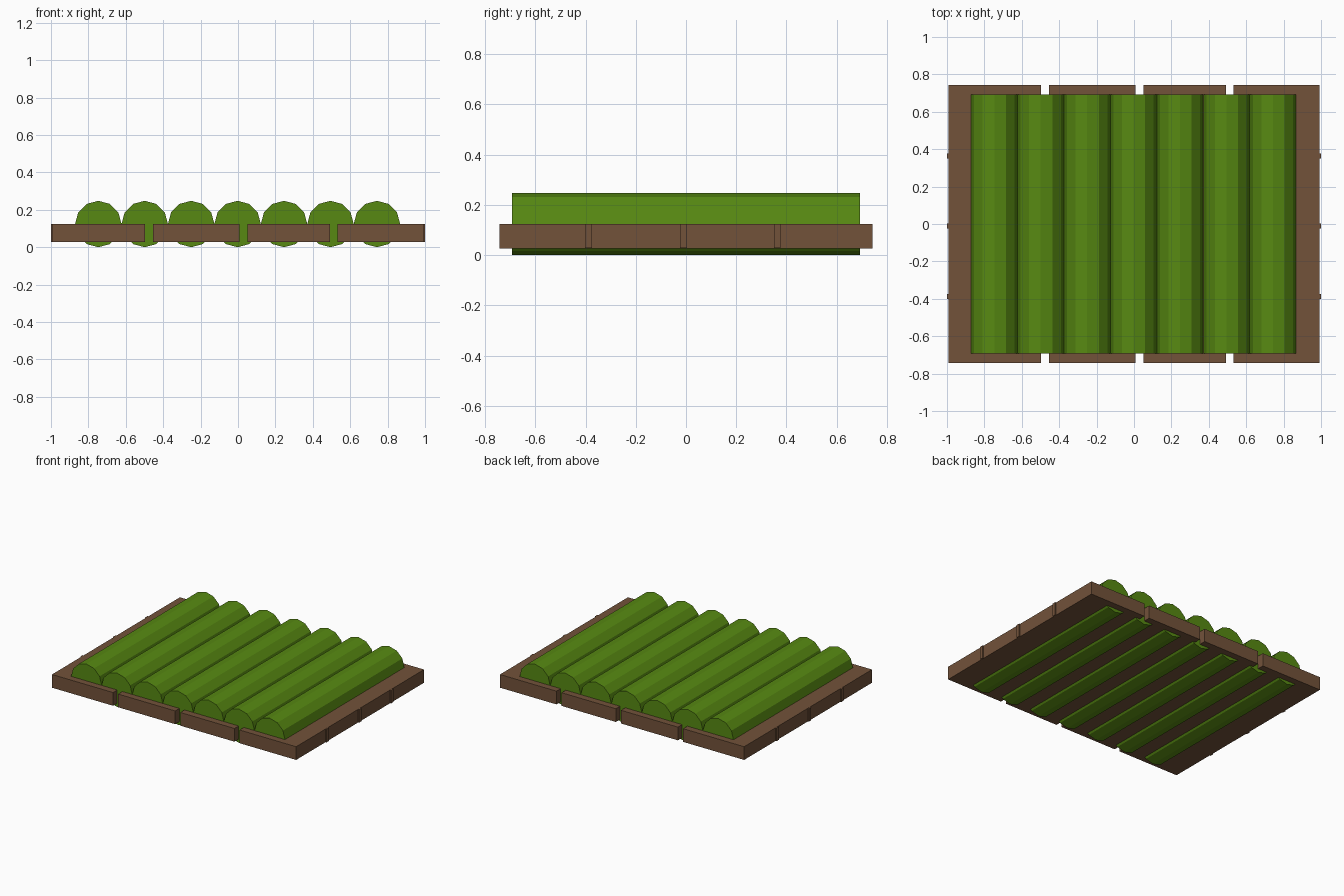
import bpy, bmesh, math
from mathutils import Matrix

if "Cube" in bpy.data.objects:
    bpy.data.objects.remove(bpy.data.objects["Cube"])


def material(name, color):
    m = bpy.data.materials.new(name)
    m.diffuse_color = (*color, 1)
    m.use_nodes = True
    m.node_tree.nodes["Principled BSDF"].inputs["Base Color"].default_value = m.diffuse_color
    return m


def finish(name, bm, mat):
    bmesh.ops.recalc_face_normals(bm, faces=bm.faces)
    mesh = bpy.data.meshes.new(name)
    bm.to_mesh(mesh)
    bm.free()
    mesh.materials.append(mat)
    ob = bpy.data.objects.new(name, mesh)
    bpy.context.collection.objects.link(ob)
    return ob


soil = material("soil_brown", (0.17, 0.085, 0.042))
leaf = material("leaf_green", (0.095, 0.25, 0.006))

HX, HY = 0.992, 0.742          # half size of the base
Z0, Z1 = 0.027, 0.124          # bottom and top of the base
NOTCHES = (-0.475, 0.03, 0.512)
PEGS = (-0.388, -0.01, 0.363)

# Base slab: outline with three notches in the front and back edges
front = [(-HX, -HY)]
for x in NOTCHES:
    a, b, d = x - 0.021, x + 0.021, -HY + 0.052
    front += [(a, -HY), (a, d), (b, d), (b, -HY)]
front.append((HX, -HY))
outline = front + [(x, -y) for x, y in reversed(front)]
bm = bmesh.new()
face = bm.faces.new([bm.verts.new((x, y, Z0)) for x, y in outline])
ext = bmesh.ops.extrude_face_region(bm, geom=[face])
top = [v for v in ext["geom"] if isinstance(v, bmesh.types.BMVert)]
bmesh.ops.translate(bm, verts=top, vec=(0, 0, Z1 - Z0))
finish("base_slab", bm, soil)

# Thin ribs standing slightly proud of the left and right edges
bm = bmesh.new()
for side in (-1, 1):
    for y in PEGS:
        m = (Matrix.Translation((side * 0.985, y, (Z0 + Z1) / 2))
             @ Matrix.Diagonal((0.03, 0.027, Z1 - Z0 - 0.001, 1)))
        bmesh.ops.create_cube(bm, size=1, matrix=m)
finish("side_ribs", bm, soil)

# Seven twelve-sided rows lying along y
R = 0.124
for i in range(7):
    bm = bmesh.new()
    m = (Matrix.Translation((-0.747 + i * 0.2483, 0, R))
         @ Matrix.Rotation(math.pi / 2, 4, 'X'))
    bmesh.ops.create_cone(bm, cap_ends=True, segments=12, radius1=R,
                          radius2=R, depth=1.386, matrix=m)
    finish(f"green_row_{i + 1}", bm, leaf)
